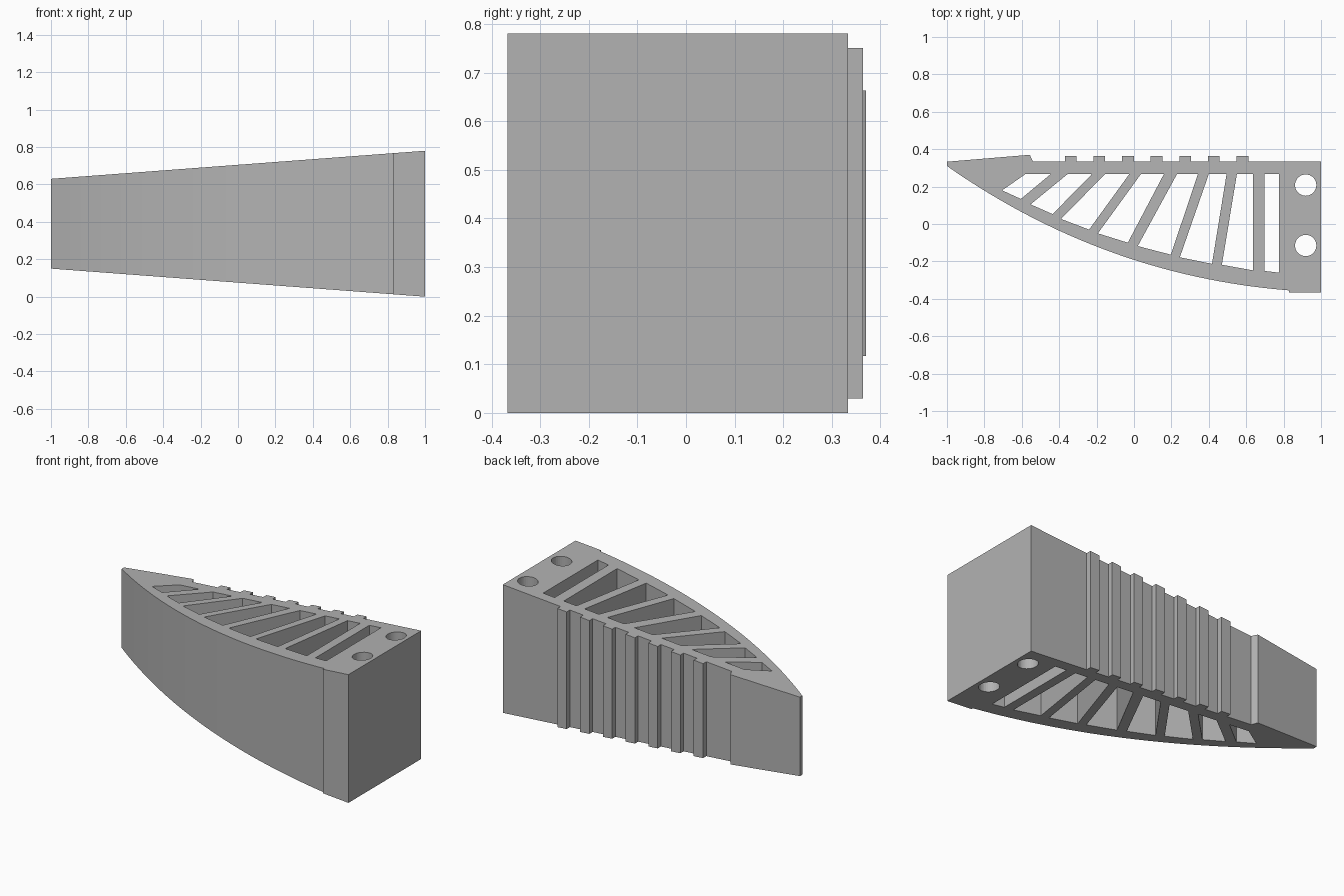
import bpy, bmesh, math
from mathutils import Vector

old = bpy.data.objects.get("Cube")
if old:
    bpy.data.objects.remove(old, do_unlink=True)

grey = bpy.data.materials.new("plain grey")
grey.use_nodes = True
COLOUR = (0.45, 0.45, 0.45, 1)
grey.diffuse_color = COLOUR
grey.node_tree.nodes["Principled BSDF"].inputs["Base Color"].default_value = COLOUR

MID = 0.39  # mid height of the tapered body


def half_height(x):
    return 0.315 + 0.075 * x


def prism(name, outline, half):
    """Upright prism over a plan outline; half(x) gives its half height."""
    bm = bmesh.new()
    low = [bm.verts.new((x, y, MID - half(x))) for x, y in outline]
    top = [bm.verts.new((x, y, MID + half(x))) for x, y in outline]
    bm.faces.new(low)
    bm.faces.new(top)
    n = len(outline)
    for i in range(n):
        j = (i + 1) % n
        bm.faces.new((low[i], low[j], top[j], top[i]))
    bmesh.ops.recalc_face_normals(bm, faces=bm.faces)
    mesh = bpy.data.meshes.new(name)
    bm.to_mesh(mesh)
    bm.free()
    mesh.materials.append(grey)
    obj = bpy.data.objects.new(name, mesh)
    bpy.context.collection.objects.link(obj)
    return obj


# Body outline: curved belly from tip to root
BACK = 0.333
tip, pull, root = Vector((-1, 0.31)), Vector((-0.163, -0.276)), Vector((0.83, -0.355))
STEPS = 32
outline = []
for i in range(STEPS + 1):
    t = i / STEPS
    outline.append(tuple(tip * (1 - t) ** 2 + pull * 2 * t * (1 - t) + root * t * t))

# Square root block, then the toothed back edge and the hooked tip
outline += [(0.83, -0.367), (1, -0.367), (1, BACK)]
for i in reversed(range(7)):
    x = -0.37 + 0.153 * i
    outline += [(x + 0.063, BACK), (x + 0.063, 0.364), (x, 0.364), (x, BACK)]
outline += [(-0.54, BACK), (-0.557, 0.37), (-1, BACK)]
finger = prism("ribbed_finger", outline, half_height)

# Slots between ribs: back left x, back right x, front left point, front right point
slots = [
    (-0.58, -0.445, (-0.705, 0.18), (-0.605, 0.134)),
    (-0.355, -0.225, (-0.553, 0.105), (-0.435, 0.053)),
    (-0.155, -0.025, (-0.39, 0.027), (-0.24, -0.03)),
    (0.037, 0.16, (-0.193, -0.05), (-0.033, -0.1)),
    (0.23, 0.342, (0.02, -0.118), (0.197, -0.164)),
    (0.4, 0.495, (0.245, -0.178), (0.417, -0.213)),
    (0.55, 0.635, (0.47, -0.218), (0.637, -0.248)),
    (0.697, 0.775, (0.697, -0.251), (0.775, -0.26)),
]
cutters = []
for a, b, p, q in slots:
    cutters.append(prism("slot_cutter", [(a, 0.267), (b, 0.267), q, p], lambda x: 1))

# Round mounting holes in the root block
for y in (0.208, -0.115):
    ring = [(0.918 + 0.057 * math.cos(math.tau * k / 32),
             y + 0.057 * math.sin(math.tau * k / 32)) for k in range(32)]
    cutters.append(prism("hole_cutter", ring, lambda x: 1))

# Cut everything, bake the result and drop the cutters
for c in cutters:
    c.hide_render = True
    cut = finger.modifiers.new("cut", 'BOOLEAN')
    cut.operation = 'DIFFERENCE'
    cut.solver = 'EXACT'
    cut.object = c
baked = bpy.data.meshes.new_from_object(
    finger.evaluated_get(bpy.context.evaluated_depsgraph_get()))
finger.modifiers.clear()
finger.data = baked
baked.name = "ribbed_finger"
for c in cutters:
    bpy.data.objects.remove(c, do_unlink=True)
